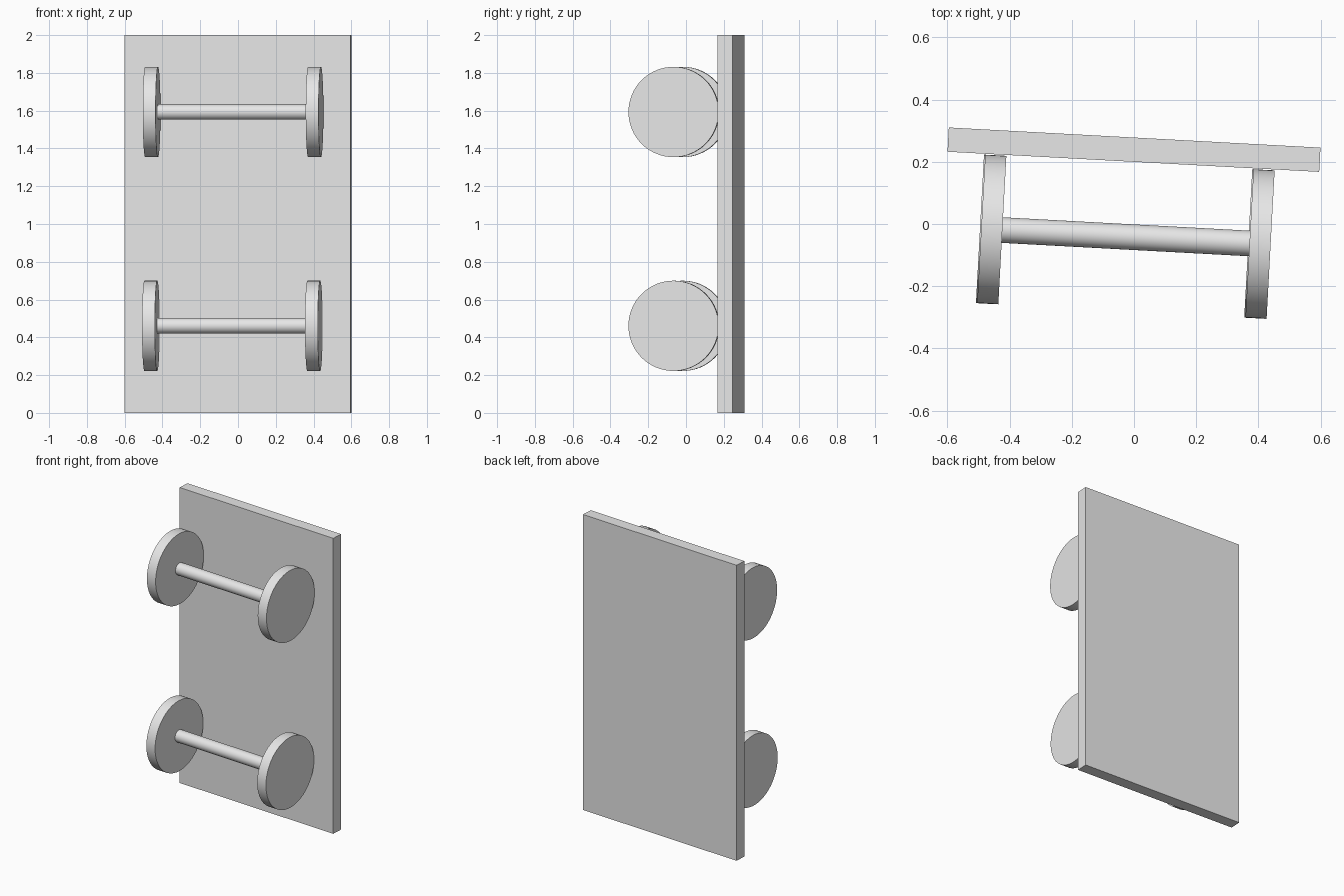
import bpy
import math
from mathutils import Matrix, Vector

cube = bpy.data.objects.get("Cube")
if cube:
    bpy.data.objects.remove(cube, do_unlink=True)

grey = bpy.data.materials.new("plain_grey")
grey.use_nodes = True
colour = (0.8, 0.8, 0.8, 1)
grey.diffuse_color = colour
grey.node_tree.nodes["Principled BSDF"].inputs["Base Color"].default_value = colour

# The whole cart is turned slightly about the vertical axis
TURN = Matrix.Rotation(math.radians(-3.1), 4, "Z")
ALONG = TURN @ Vector((1, 0, 0))


def rod(name, centre, radius, length):
    """Cylinder lying along the turned x axis."""
    bpy.ops.mesh.primitive_cylinder_add(vertices=64, radius=radius, depth=length)
    obj = bpy.context.object
    obj.name = name
    obj.matrix_world = Matrix.Translation(centre) @ TURN @ Matrix.Rotation(math.pi / 2, 4, "Y")
    obj.data.materials.append(grey)
    bpy.ops.object.shade_smooth_by_angle(angle=math.radians(30))


# Flat board standing on end
bpy.ops.mesh.primitive_cube_add(size=1)
board = bpy.context.object
board.name = "board"
board.matrix_world = (Matrix.Translation((0, 0.239, 1)) @ TURN
                      @ Matrix.Diagonal((1.197, 0.078, 2, 1)))
board.data.materials.append(grey)

# Two axles, each with a wheel at both ends
for place, x, z in (("upper", -0.026, 1.593), ("lower", -0.030, 0.461)):
    middle = Vector((x, -0.041, z))
    rod(place + "_axle", middle, 0.041, 0.83)
    for side, sign in (("left", 1), ("right", -1)):
        rod(f"{place}_{side}_wheel", middle + ALONG * sign * 0.432, 0.239, 0.068)
